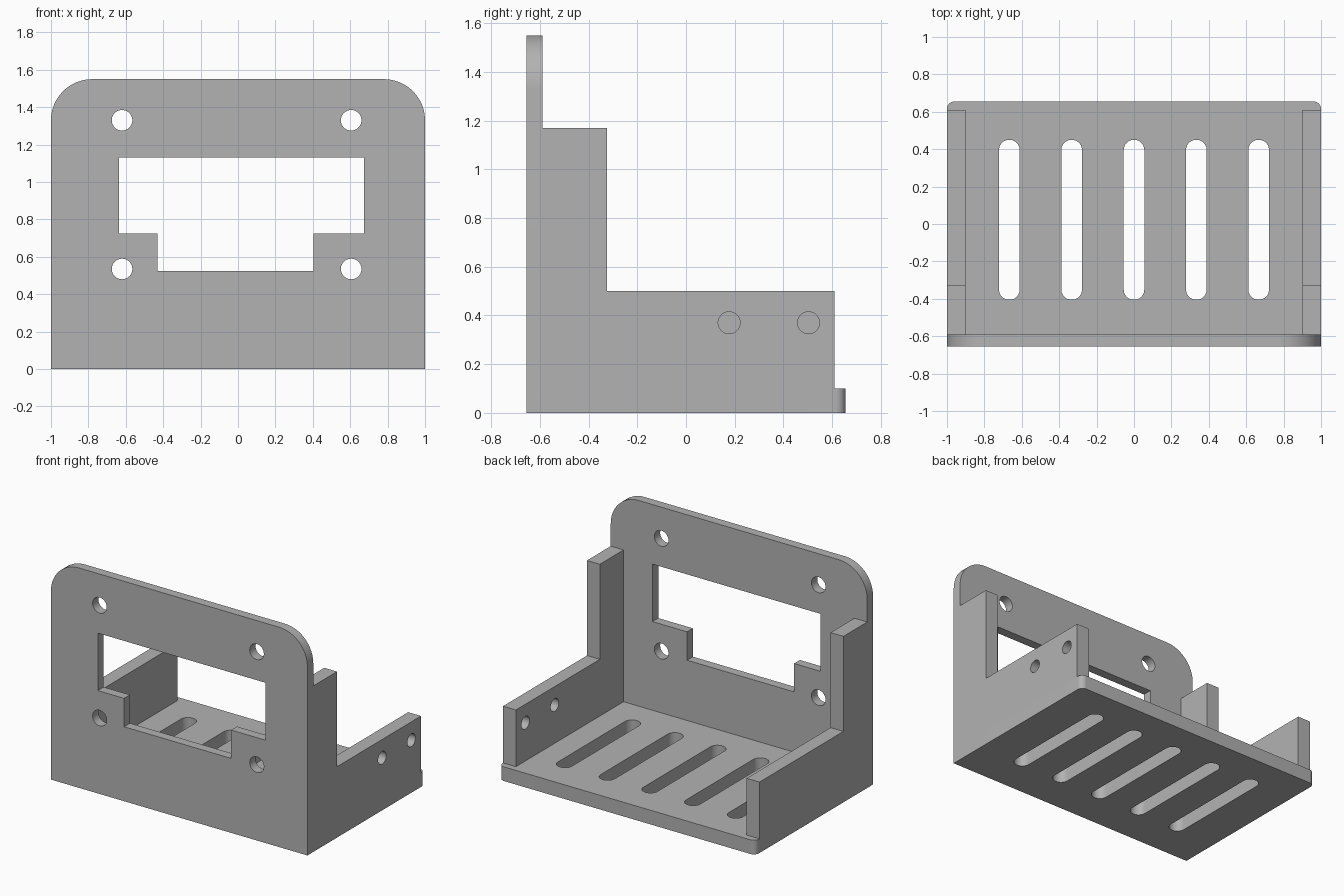
import bpy, bmesh, math
from mathutils import Matrix, Vector

cube = bpy.data.objects.get("Cube")
if cube:
    bpy.data.objects.remove(cube, do_unlink=True)

GREY = (0.45, 0.45, 0.45, 1)
grey = bpy.data.materials.new("plain_grey")
grey.use_nodes = True
grey.diffuse_color = GREY
grey.node_tree.nodes["Principled BSDF"].inputs["Base Color"].default_value = GREY

# Axis mappings from profile (u, v, depth) to model space
XZ = Matrix(((1, 0, 0), (0, 0, 1), (0, 1, 0)))
YZ = Matrix(((0, 0, 1), (1, 0, 0), (0, 1, 0)))
XY = Matrix.Identity(3)


def outline(corners, steps=12):
    """Closed right-angled outline; each corner is (u, v, fillet radius)."""
    pts = []
    for i, (u, v, r) in enumerate(corners):
        p = Vector((u, v))
        if r == 0:
            pts.append(p)
            continue
        back = (Vector(corners[i - 1][:2]) - p).normalized()
        ahead = (Vector(corners[(i + 1) % len(corners)][:2]) - p).normalized()
        centre = p + r * (back + ahead)
        for k in range(steps + 1):
            t = math.pi / 2 * k / steps
            pts.append(centre - r * (ahead * math.cos(t) + back * math.sin(t)))
    return [p for i, p in enumerate(pts) if (p - pts[i - 1]).length > 1e-4]


def rect(u0, u1, v0, v1, r=0, r_top=None):
    top = r if r_top is None else r_top
    return outline([(u0, v0, r), (u1, v0, r), (u1, v1, top), (u0, v1, top)])


def hole(u, v, r):
    return rect(u - r, u + r, v - r, v + r, r)


def plate(name, loops, d0, d1, axes):
    """Extrude an outline with holes from depth d0 to d1."""
    curve = bpy.data.curves.new(name + "_profile", "CURVE")
    curve.dimensions = "2D"
    curve.fill_mode = "BOTH"
    curve.extrude = (d1 - d0) / 2
    for loop in loops:
        spline = curve.splines.new("POLY")
        spline.points.add(len(loop) - 1)
        for point, p in zip(spline.points, loop):
            point.co = (p.x, p.y, 0, 1)
        spline.use_cyclic_u = True
    helper = bpy.data.objects.new(name + "_profile", curve)
    bpy.context.collection.objects.link(helper)
    deps = bpy.context.evaluated_depsgraph_get()
    mesh = bpy.data.meshes.new_from_object(helper.evaluated_get(deps))
    bpy.data.objects.remove(helper, do_unlink=True)

    bm = bmesh.new()
    bm.from_mesh(mesh)
    bmesh.ops.remove_doubles(bm, verts=bm.verts, dist=1e-5)
    for v in bm.verts:
        v.co = axes @ (v.co + Vector((0, 0, (d0 + d1) / 2)))
    bmesh.ops.recalc_face_normals(bm, faces=bm.faces)
    bm.to_mesh(mesh)
    bm.free()

    mesh.materials.clear()
    mesh.materials.append(grey)
    mesh.name = name
    obj = bpy.data.objects.new(name, mesh)
    bpy.context.collection.objects.link(obj)
    bpy.ops.object.select_all(action="DESELECT")
    obj.select_set(True)
    bpy.context.view_layer.objects.active = obj
    bpy.ops.object.shade_smooth_by_angle(angle=math.radians(30))
    return obj


FRONT, PANEL_BACK, BACK = -0.655, -0.59, 0.655
FLOOR = 0.1

# Front panel with stepped window and four screw holes
window = outline([(-0.43, 0.525, 0), (0.405, 0.525, 0), (0.405, 0.725, 0),
                  (0.675, 0.725, 0), (0.675, 1.13, 0), (-0.635, 1.13, 0),
                  (-0.635, 0.725, 0), (-0.43, 0.725, 0)])
screws = [hole(x, z, 0.055) for x in (-0.62, 0.605) for z in (0.535, 1.33)]
plate("front_panel", [rect(-1, 1, 0, 1.55, 0, 0.22), window] + screws,
      FRONT, PANEL_BACK, XZ)

# Slotted floor with rounded rear corners
slots = [rect(i / 3 - 0.055, i / 3 + 0.055, -0.405, 0.45, 0.054)
         for i in range(-2, 3)]
plate("floor", [rect(-1, 1, PANEL_BACK, BACK, 0, 0.04)] + slots, 0, FLOOR, XY)

# Stepped side walls; only the left one is drilled
wall = outline([(PANEL_BACK, FLOOR, 0), (0.61, FLOOR, 0), (0.61, 0.5, 0),
                (-0.325, 0.5, 0), (-0.325, 1.17, 0), (PANEL_BACK, 1.17, 0)])
drilled = [hole(y, 0.37, 0.045) for y in (0.177, 0.503)]
plate("left_wall", [wall] + drilled, 0.9, 1, YZ)
plate("right_wall", [wall], -1, -0.9, YZ)
